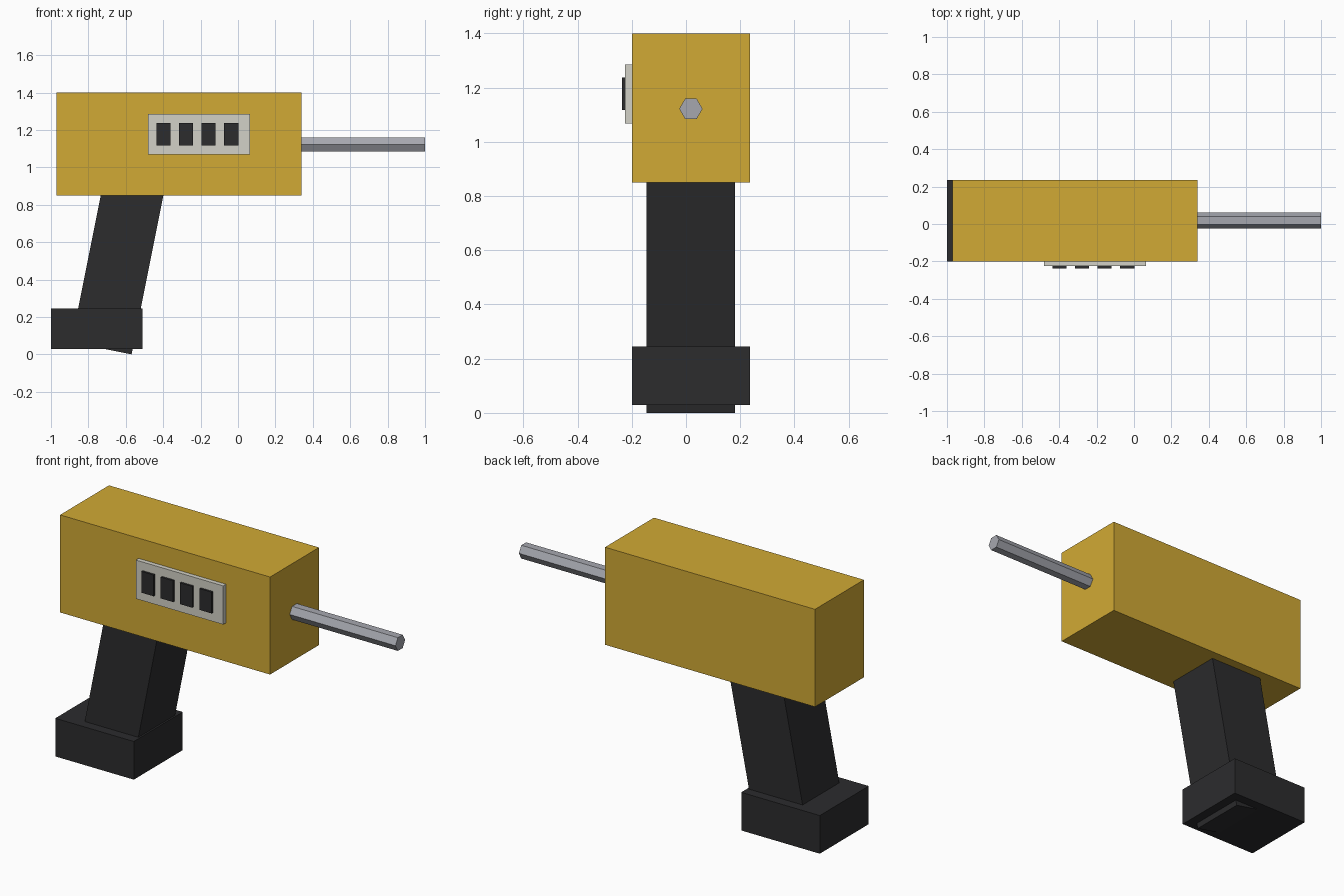
import bpy
from math import atan, cos, pi, sin
from mathutils import Matrix

if "Cube" in bpy.data.objects:
    bpy.data.objects.remove(bpy.data.objects["Cube"])


def material(name, rgb):
    m = bpy.data.materials.new(name)
    m.diffuse_color = (*rgb, 1)
    m.use_nodes = True
    m.node_tree.nodes["Principled BSDF"].inputs["Base Color"].default_value = m.diffuse_color
    return m


YELLOW = material("yellow", (0.64, 0.40, 0.035))
DARK = material("dark", (0.025, 0.025, 0.027))
PANEL = material("panel_grey", (0.65, 0.64, 0.57))
STEEL = material("steel", (0.38, 0.39, 0.43))


def box(name, x, y, z, mat):
    """Box from (min, max) ranges on each axis."""
    bpy.ops.mesh.primitive_cube_add(size=1)
    ob = bpy.context.object
    ob.name = name
    ranges = (x, y, z)
    size = [b - a for a, b in ranges]
    centre = [(a + b) / 2 for a, b in ranges]
    ob.data.transform(Matrix.Diagonal((*size, 1)))
    ob.location = centre
    ob.data.materials.append(mat)
    return ob


CY = 0.018           # centre plane of the tool
WIDE = (-0.20, 0.236)

# Main housing and battery foot
box("body", (-0.97, 0.34), WIDE, (0.85, 1.40), YELLOW)
box("battery", (-1.0, -0.51), WIDE, (0.03, 0.245), DARK)

# Leaning grip: its front bottom corner touches the ground below the battery
tilt = atan(0.2)
w, length = 0.328, 0.95
grip = box("grip", (-w / 2, w / 2), (-0.1635, 0.1635), (-length / 2, length / 2), DARK)
grip.rotation_euler.y = tilt
grip.location = (-0.569 - w / 2 * cos(tilt) + length / 2 * sin(tilt), CY,
                 w / 2 * sin(tilt) + length / 2 * cos(tilt))

# Hexagonal drive shaft
bpy.ops.mesh.primitive_cylinder_add(vertices=6, radius=0.043, depth=0.70)
shaft = bpy.context.object
shaft.name = "drive_shaft"
shaft.data.transform(Matrix.Rotation(pi / 2, 4, 'Y'))
shaft.data.transform(Matrix.Rotation(0, 4, 'X'))
shaft.location = (0.65, CY, 1.122)
shaft.data.materials.append(STEEL)

# Control panel with a row of four buttons
box("control_panel", (-0.48, 0.065), (-0.225, -0.19), (1.068, 1.286), PANEL)
for i in range(4):
    x = -0.437 + 0.1205 * i
    box(f"button_{i + 1}", (x, x + 0.077), (-0.237, -0.222), (1.118, 1.238), DARK)
